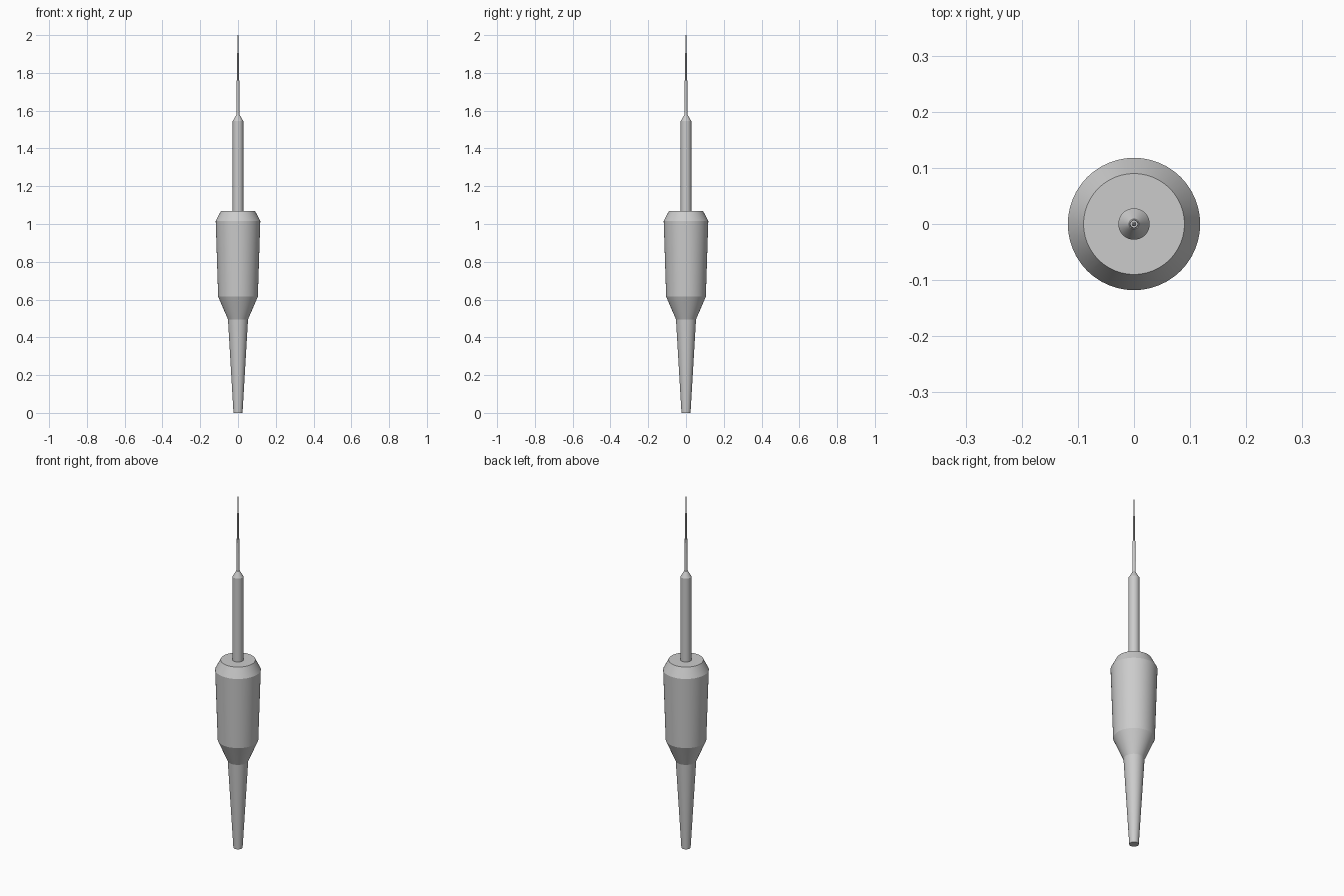
import bpy, bmesh, math

if "Cube" in bpy.data.objects:
    bpy.data.objects.remove(bpy.data.objects["Cube"])

SIDES = 48

def lathe(name, profile, sides=SIDES):
    """Closed solid of revolution from (radius, z) points."""
    bm = bmesh.new()
    rings = []
    for r, z in profile:
        rings.append([bm.verts.new((r * math.cos(2 * math.pi * i / sides),
                                    r * math.sin(2 * math.pi * i / sides), z))
                      for i in range(sides)])
    for a, b in zip(rings, rings[1:]):
        for i in range(sides):
            j = (i + 1) % sides
            bm.faces.new((a[i], a[j], b[j], b[i]))
    bm.faces.new(rings[0][::-1])
    bm.faces.new(rings[-1])
    mesh = bpy.data.meshes.new(name)
    bm.to_mesh(mesh)
    bm.free()
    ob = bpy.data.objects.new(name, mesh)
    bpy.context.collection.objects.link(ob)
    bpy.ops.object.select_all(action='DESELECT')
    ob.select_set(True)
    bpy.context.view_layer.objects.active = ob
    bpy.ops.object.shade_smooth_by_angle(angle=math.radians(12))
    return ob

# Tapered cable sleeve and grip body with chamfered shoulder
lathe("handle", [(0.024, 0), (0.053, 0.495), (0.105, 0.615),
                 (0.118, 1.015), (0.09, 1.07)])

# Thick shaft with conical nose
lathe("shaft", [(0.028, 1.07), (0.028, 1.545), (0.009, 1.578)])

# Stepped needle: sleeve, then fine tip
lathe("needle_sleeve", [(0.008, 1.578), (0.007, 1.76)], 24)
lathe("needle_tip", [(0.004, 1.76), (0.004, 1.905), (0.002, 1.91), (0.002, 2.0)], 16)
